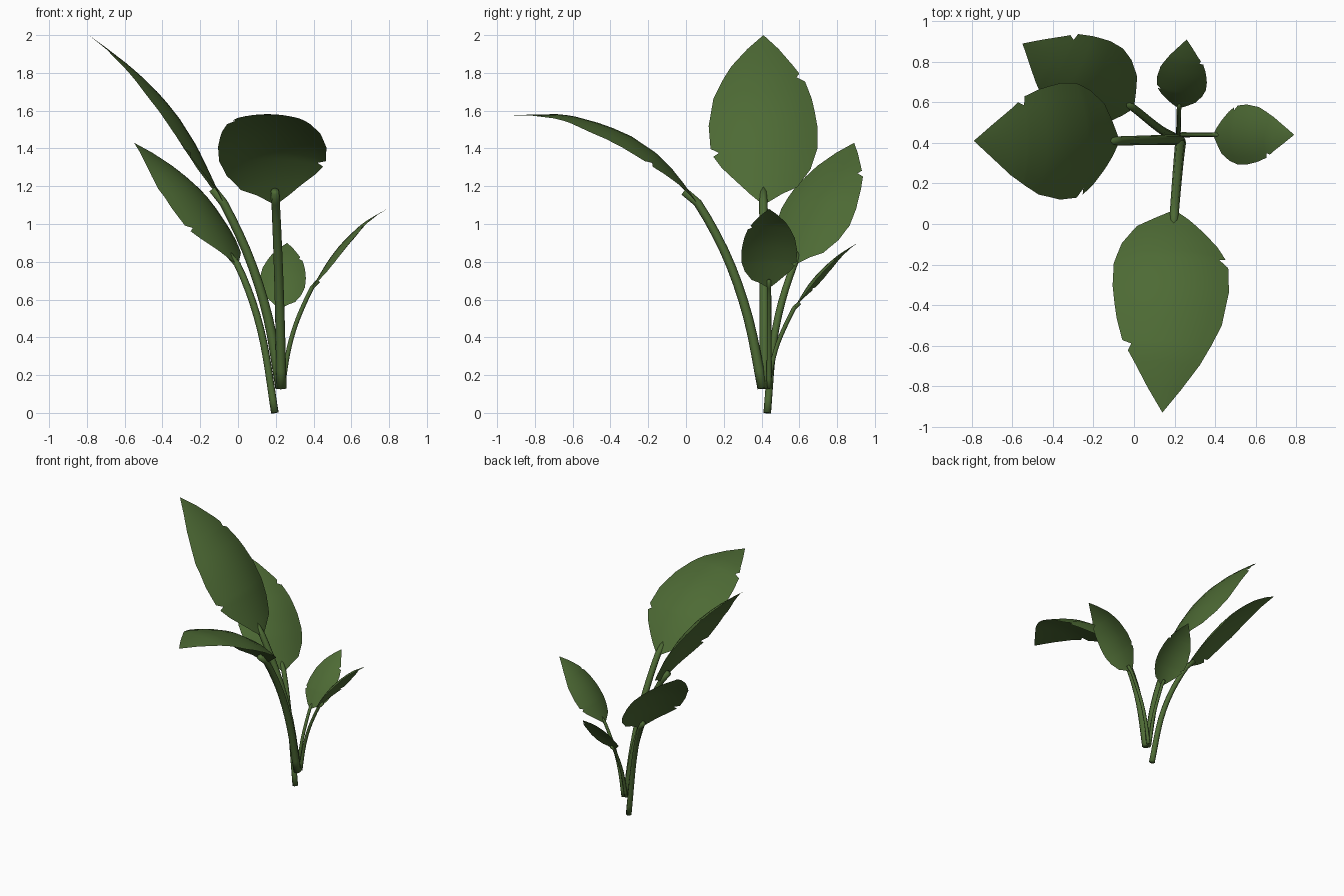
import bpy, bmesh, math
from mathutils import Vector
from mathutils.geometry import interpolate_bezier

if "Cube" in bpy.data.objects:
    bpy.data.objects.remove(bpy.data.objects["Cube"])

green = bpy.data.materials.new("leaf_green")
green.diffuse_color = (0.075, 0.145, 0.035, 1)
green.use_nodes = True
green.node_tree.nodes["Principled BSDF"].inputs["Base Color"].default_value = green.diffuse_color

# leaf outline: (fraction along the rib, half width) for a leaf of length 1.16
LEFT = [(0, 0), (.06, .075), (.13, .15), (.20, .22), (.265, .265), (.28, .235), (.31, .28),
        (.44, .29), (.60, .265), (.70, .22), (.79, .17), (.90, .085), (1, 0)]
RIGHT = [(0, 0), (.06, .10), (.10, .18), (.20, .25), (.31, .285), (.44, .285), (.53, .27),
         (.60, .255), (.70, .22), (.715, .175), (.745, .19), (.90, .08), (1, 0)]
ROWS = sorted({s for s, _ in LEFT + RIGHT})
COLS = [-1, -.75, -.5, -.25, 0, .25, .5, .75, 1]


def smooth_path(pts):
    """Dense smooth curve through the points."""
    p = [Vector(q) for q in pts]
    out = []
    for i in range(len(p) - 1):
        t0 = (p[i + 1] - p[max(i - 1, 0)]) / (2 if i else 1)
        last = i + 2 >= len(p)
        t1 = (p[min(i + 2, len(p) - 1)] - p[i]) / (1 if last else 2)
        out += interpolate_bezier(p[i], p[i] + t0 / 3, p[i + 1] - t1 / 3, p[i + 1], 12)[:-1]
    return out + [p[-1]]


def at(path, s):
    """Position and direction at fraction s of the path length."""
    d = [(b - a).length for a, b in zip(path, path[1:])]
    goal = s * sum(d)
    for i, l in enumerate(d):
        if goal <= l or i == len(d) - 1:
            lo, hi = max(i - 1, 0), min(i + 2, len(path) - 1)
            return path[i].lerp(path[i + 1], min(goal / l, 1)), (path[hi] - path[lo]).normalized()
        goal -= l


def width(table, s):
    for (a, wa), (b, wb) in zip(table, table[1:]):
        if s <= b:
            return wa + (wb - wa) * (s - a) / (b - a)
    return 0


def frame(t):
    side = t.cross(Vector((0, 0, 1))).normalized()
    return side, side.cross(t)


def finish(name, bm):
    bmesh.ops.remove_doubles(bm, verts=bm.verts, dist=1e-5)
    me = bpy.data.meshes.new(name)
    bm.to_mesh(me)
    bm.free()
    me.materials.append(green)
    me.shade_smooth()
    ob = bpy.data.objects.new(name, me)
    bpy.context.collection.objects.link(ob)


def grid(bm, rows, wrap=False):
    vs = [[bm.verts.new(p) for p in r] for r in rows]
    n = len(vs[0])
    for a, b in zip(vs, vs[1:]):
        for j in range(n if wrap else n - 1):
            k = (j + 1) % n
            bm.faces.new((a[j], a[k], b[k], b[j]))
    return vs


def blade(name, rib, scale):
    bm = bmesh.new()
    rows = []
    for s in ROWS:
        c, t = at(rib, s)
        side, up = frame(t)
        row = []
        for u in COLS:
            w = u * scale * width(LEFT if u < 0 else RIGHT, s)
            row.append(c + side * w - up * (0.8 * w * w / scale))
        rows.append(row)
    grid(bm, rows)
    finish(name, bm)


def stem(name, path, r0, r1, sides=8):
    bm = bmesh.new()
    rows = []
    for i in range(13):
        c, t = at(path, i / 12)
        side, up = frame(t)
        r = r0 + (r1 - r0) * i / 12
        rows.append([c + side * r * math.cos(a) + up * r * math.sin(a)
                     for a in (2 * math.pi * k / sides for k in range(sides))])
    vs = grid(bm, rows, True)
    bm.faces.new(vs[0][::-1])
    bm.faces.new(vs[-1])
    finish(name, bm)


# name: stem points, rib points, leaf scale, stem radii
LEAVES = {
    "tall_left": ([(.225, .415, .13), (.16, .415, .5), (.06, .413, .82)],
                  [(-.07, .41, 1.1), (-.24, .41, 1.45), (-.40, .41, 1.67), (-.59, .41, 1.85), (-.79, .41, 2)],
                  1.0, .027, .022),
    "front": ([(.23, .405, .13), (.222, .33, .5), (.212, .22, .82)],
              [(.20, .07, 1.1), (.19, -.1, 1.32), (.18, -.3, 1.47), (.16, -.62, 1.575), (.14, -.93, 1.575)],
              1.0, .027, .022),
    "back_left": ([(.195, .43, 0), (.14, .46, .35), (.08, .505, .58)],
                  [(0, .57, .78), (-.12, .64, 1), (-.24, .71, 1.17), (-.39, .80, 1.31), (-.55, .89, 1.43)],
                  .8, .021, .018),
    "small_back": ([(.217, .43, .13), (.22, .48, .35)],
                   [(.222, .57, .55), (.23, .65, .68), (.24, .73, .77), (.25, .82, .845), (.26, .91, .9)],
                   .43, .012, .011),
    "small_right": ([(.235, .44, .13), (.265, .44, .32), (.31, .44, .48)],
                    [(.39, .44, .66), (.48, .44, .81), (.56, .44, .91), (.67, .44, 1.01), (.79, .44, 1.08)],
                    .515, .013, .011),
}

for name, (stalk, rib, scale, r0, r1) in LEAVES.items():
    path = smooth_path(rib)
    blade(name + "_leaf", path, scale)
    # stem runs on a little way under the blade
    c, t = at(path, .09)
    stem(name + "_stem", smooth_path(stalk + [rib[0], c - frame(t)[1] * r1]), r0, r1)
